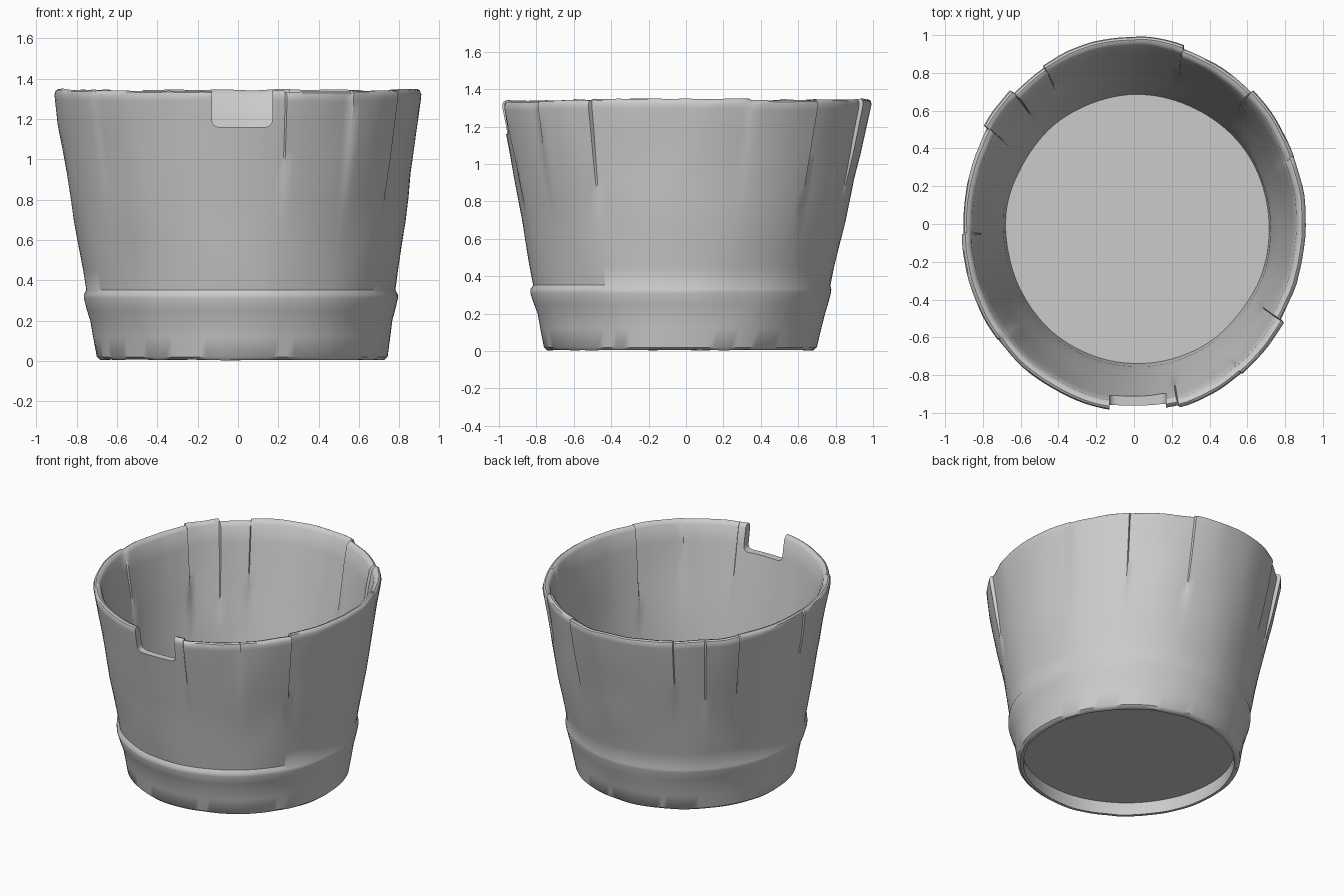
import bpy, bmesh, math
from mathutils import Vector, noise

if "Cube" in bpy.data.objects:
    bpy.data.objects.remove(bpy.data.objects["Cube"])

HEIGHT = 1.34
# start angle in degrees, outward shift at the rim, rim height shift
STAVES = [(-142, 0, 0), (-98, 0, .003), (-75, .012, -.004), (-52, .018, 0),
          (-31, -.006, .008), (21, -.004, 0), (46, -.02, .004), (73, 0, .006),
          (122, -.012, -.006), (135, .014, .006), (149, -.006, 0), (183, .004, .006)]

grey = bpy.data.materials.new("plain grey")
grey.use_nodes = True
grey.diffuse_color = (.6, .6, .6, 1)
bsdf = grey.node_tree.nodes["Principled BSDF"]
bsdf.inputs["Base Color"].default_value = grey.diffuse_color
bsdf.inputs["Roughness"].default_value = .8


def add_object(name, bm):
    bmesh.ops.recalc_face_normals(bm, faces=bm.faces)
    mesh = bpy.data.meshes.new(name)
    bm.to_mesh(mesh)
    bm.free()
    mesh.materials.append(grey)
    obj = bpy.data.objects.new(name, mesh)
    bpy.context.collection.objects.link(obj)
    return obj


def smooth(obj, degrees):
    bpy.ops.object.select_all(action='DESELECT')
    obj.select_set(True)
    bpy.context.view_layer.objects.active = obj
    bpy.ops.object.shade_smooth_by_angle(angle=math.radians(degrees))


def surface_point(angle, z, inset):
    """Point on the leaning, slightly oval side of the tub."""
    t = z / HEIGHT
    rx, ry = .72 + .2 * t - inset, .725 + .275 * t - inset
    return Vector((.02 * (1 - t) + rx * math.cos(angle),
                   -.03 * (1 - t) + ry * math.sin(angle), z))


# Wall: one closed section, swept stave by stave
OUTER = [(0, .014), (.02, 0), (.12, 0), (.2, 0), (.25, -.01), (.31, -.018),
         (.33, -.014), (.352, .004), (.45, .004)]
OUTER += [(.45 + .12 * i, .003) for i in range(1, 8)]
RIM = [(1.315, .004), (1.333, .013), (1.34, .026), (1.335, .042), (1.315, .054)]
INNER = [(1.2 - .15 * i, .056) for i in range(7)] + [(.16, .045), (.05, .045), (0, .034)]
SECTION = OUTER + RIM + INNER

bm = bmesh.new()
rings = []
for i, (start, shift, lift) in enumerate(STAVES):
    end = STAVES[i + 1][0] if i + 1 < len(STAVES) else STAVES[0][0] + 360
    count = max(4, round((end - start) / 3))
    for k in range(count + 1):
        degrees = start + .2 + (end - start - .4) * k / count
        a = math.radians(degrees)
        ring = []
        for z, inset in SECTION:
            fade = min(1, max(0, (z - .65) / .6))
            fade = fade * fade * (3 - 2 * fade)
            if inset < 0:  # the lower band is stronger at the front
                inset *= .75 - .35 * math.sin(a)
            p = surface_point(a, z, inset - shift * fade)
            dent = noise.noise(p * 3.5) * .007 + noise.noise(p * 9) * .004 * fade
            p = surface_point(a, z, inset - shift * fade - dent)
            if z > 1.25:
                p.z += lift + .008 * noise.noise(p * 6)
            if z < .01:
                p.z += .005 + .005 * noise.noise(p * 7)
            ring.append(bm.verts.new(p))
        rings.append(ring)
for i, ring in enumerate(rings):
    following = rings[(i + 1) % len(rings)]
    for j in range(len(SECTION)):
        n = (j + 1) % len(SECTION)
        bm.faces.new((ring[j], following[j], following[n], ring[n]))
wall = add_object("tub_wall", bm)

# Handle notch in the front rim, with rounded lower corners
bm = bmesh.new()
bmesh.ops.create_cube(bm, size=1)
for v in bm.verts:
    v.co = (.02 + v.co.x * .3, -1 + v.co.y * .4, 1.36 + v.co.z * .4)
lower = [e for e in bm.edges if all(v.co.z < 1.2 for v in e.verts)
         and abs(e.verts[0].co.y - e.verts[1].co.y) > .1]
bmesh.ops.bevel(bm, geom=lower, offset=.035, segments=4, profile=.5, affect='EDGES')
cutter = add_object("notch_cutter", bm)
cutter.hide_render = True
cut = wall.modifiers.new("notch", 'BOOLEAN')
cut.operation = 'DIFFERENCE'
cut.solver = 'EXACT'
cut.object = cutter
bpy.context.view_layer.objects.active = wall
bpy.ops.object.modifier_apply(modifier=cut.name)
bpy.data.objects.remove(cutter)
smooth(wall, 40)

# Floor: an oval board set above the bottom edge
bm = bmesh.new()
loops = [[bm.verts.new(surface_point(math.tau * k / 96, z, .03)) for k in range(96)]
         for z in (.1, .15)]
for loop in loops:
    bm.faces.new(loop)
for k in range(96):
    n = (k + 1) % 96
    bm.faces.new((loops[0][k], loops[0][n], loops[1][n], loops[1][k]))
floor = add_object("tub_floor", bm)
smooth(floor, 40)
